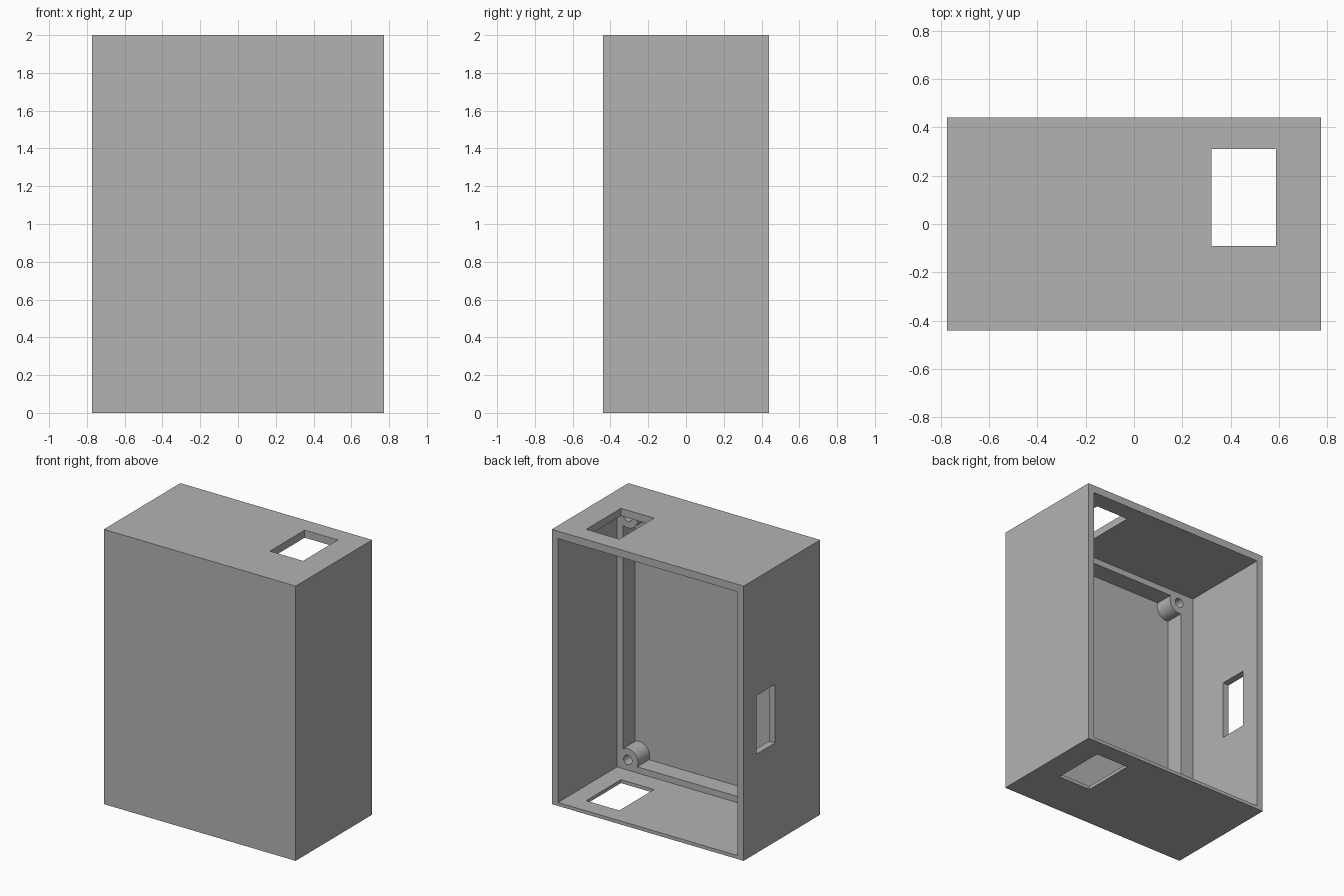
import bpy
import math
from mathutils import Vector

if "Cube" in bpy.data.objects:
    bpy.data.objects.remove(bpy.data.objects["Cube"], do_unlink=True)

GREY = 0.45
WIDTH, DEPTH, HEIGHT = 1.545, 0.88, 2.0
LEDGE_Y, FLOOR_Y = -0.237, -0.372
BOSS_RADIUS, SCREW_RADIUS = 0.082, 0.034


def material(name, value):
    mat = bpy.data.materials.new(name)
    mat.use_nodes = True
    colour = (value, value, value, 1)
    mat.diffuse_color = colour
    mat.node_tree.nodes["Principled BSDF"].inputs["Base Color"].default_value = colour
    return mat


def box(name, low, high):
    low, high = Vector(low), Vector(high)
    bpy.ops.mesh.primitive_cube_add(size=1, location=(low + high) / 2)
    obj = bpy.context.object
    obj.name = name
    obj.scale = high - low
    bpy.ops.object.transform_apply(location=True, rotation=True, scale=True)
    return obj


def rod(name, x, z, y0, y1, radius):
    bpy.ops.mesh.primitive_cylinder_add(
        vertices=48, radius=radius, depth=y1 - y0,
        location=(x, (y0 + y1) / 2, z), rotation=(math.pi / 2, 0, 0))
    obj = bpy.context.object
    obj.name = name
    bpy.ops.object.transform_apply(location=True, rotation=True, scale=True)
    return obj


def cut(target, cutter):
    """Subtract the cutter from the target and discard it."""
    mod = target.modifiers.new("cut", "BOOLEAN")
    mod.operation = "DIFFERENCE"
    mod.solver = "EXACT"
    mod.object = cutter
    bpy.context.view_layer.objects.active = target
    bpy.ops.object.modifier_apply(modifier=mod.name)
    bpy.data.objects.remove(cutter, do_unlink=True)


# Outer shell
w, d = WIDTH / 2, DEPTH / 2
case = box("enclosure", (-w, -d, 0), (w, d, HEIGHT))

# Deep recess inside the ledge, leaving a round boss at each corner
bosses = [(x, z) for x in (-0.60, 0.635) for z in (0.10, 1.87)]
recess = box("recess", (-0.615, FLOOR_Y, 0.07), (0.672, -0.1, 1.9))
for x, z in bosses:
    cut(recess, rod("boss", x, z, -0.5, 0.1, BOSS_RADIUS))
cut(case, recess)

# Main cavity, open at the back
cut(case, box("cavity", (-w + 0.05, LEDGE_Y, 0.025), (w - 0.05, 0.6, HEIGHT - 0.055)))

# Screw holes in the bosses
for x, z in bosses:
    cut(case, rod("screw_hole", x, z, FLOOR_Y, 0, SCREW_RADIUS))

# Window through top and bottom, and slot in the side wall
cut(case, box("window", (0.32, -0.09, -0.1), (0.587, 0.31, 2.1)))
cut(case, box("slot", (-0.9, 0.08, 0.72), (-0.65, 0.292, 1.147)))

# Finish
case.data.materials.clear()
case.data.materials.append(material("plain grey", GREY))
bpy.ops.object.select_all(action="DESELECT")
case.select_set(True)
bpy.context.view_layer.objects.active = case
bpy.ops.object.shade_smooth_by_angle(angle=math.radians(30))
